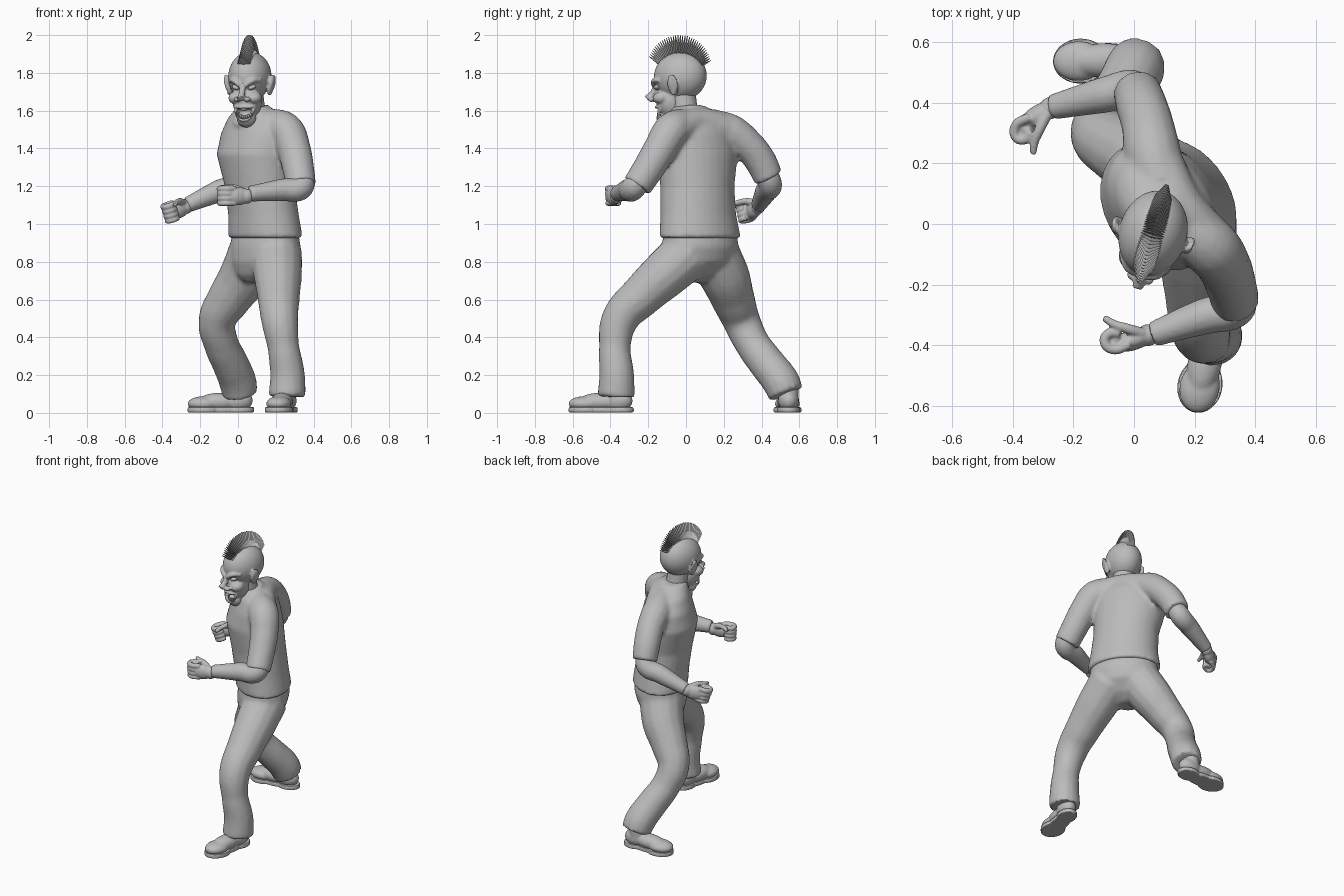
import bpy, bmesh, math
from mathutils import Matrix, Vector

cube = bpy.data.objects.get("Cube")
if cube:
    bpy.data.objects.remove(cube)

grey = bpy.data.materials.new("plain grey")
grey.use_nodes = True
grey.diffuse_color = (0.5, 0.5, 0.5, 1)
grey.node_tree.nodes["Principled BSDF"].inputs["Base Color"].default_value = (0.5, 0.5, 0.5, 1)


def add_object(name, mesh):
    obj = bpy.data.objects.new(name, mesh)
    bpy.context.collection.objects.link(obj)
    return obj


def baked(obj):
    dg = bpy.context.evaluated_depsgraph_get()
    return bpy.data.meshes.new_from_object(obj.evaluated_get(dg))


def tube(bm, pts, frame=Matrix(), cyclic=False):
    """Rounded limb through points of (x, y, z, radius)."""
    curve = bpy.data.curves.new("path", 'CURVE')
    curve.dimensions = '3D'
    curve.bevel_depth = 1
    curve.bevel_resolution = 5
    curve.use_fill_caps = True
    curve.resolution_u = 8
    spline = curve.splines.new('BEZIER')
    spline.bezier_points.add(len(pts) - 1)
    spline.use_cyclic_u = cyclic
    for bp, p in zip(spline.bezier_points, pts):
        bp.handle_left_type = bp.handle_right_type = 'AUTO'
        bp.co, bp.radius = p[:3], p[3]
    obj = add_object("path", curve)
    mesh = baked(obj)
    mesh.transform(frame)
    bm.from_mesh(mesh)
    bpy.data.objects.remove(obj)
    bpy.data.meshes.remove(mesh)


def ball(bm, centre, radii, frame=Matrix(), turn=0):
    m = frame @ Matrix.Translation(centre) @ Matrix.Rotation(turn, 4, 'Y') @ Matrix.Diagonal((*radii, 1))
    bmesh.ops.create_icosphere(bm, subdivisions=4, radius=1, matrix=m)


def loft(bm, rings, yaw, count=32):
    """Closed skin over ellipses of (x, y, z, half width, half depth)."""
    rows = []
    for x, y, z, w, d in rings:
        m = Matrix.Translation((x, y, z)) @ Matrix.Rotation(yaw, 4, 'Z')
        angles = [2 * math.pi * i / count for i in range(count)]
        rows.append([bm.verts.new(m @ Vector((w * math.cos(a), d * math.sin(a), 0))) for a in angles])
    for a, b in zip(rows, rows[1:]):
        for i in range(count):
            j = (i + 1) % count
            bm.faces.new((a[i], a[j], b[j], b[i]))
    bm.faces.new(rows[0][::-1])
    bm.faces.new(rows[-1])


def finish(name, bm, voxel=0, smooth=4, cutter=None):
    """Turn parts into one object, optionally fused into a single skin."""
    bmesh.ops.remove_doubles(bm, verts=bm.verts, dist=0.0002)
    bmesh.ops.recalc_face_normals(bm, faces=bm.faces)
    mesh = bpy.data.meshes.new(name)
    bm.to_mesh(mesh)
    bm.free()
    obj = add_object(name, mesh)
    if voxel:
        mod = obj.modifiers.new("fuse", 'REMESH')
        mod.mode, mod.voxel_size = 'VOXEL', voxel
        mod = obj.modifiers.new("soften", 'SMOOTH')
        mod.factor, mod.iterations = 0.5, smooth
        if cutter:
            mod = obj.modifiers.new("cut", 'BOOLEAN')
            mod.operation, mod.object = 'DIFFERENCE', cutter
        new = baked(obj)
        obj.modifiers.clear()
        obj.data = new
    obj.data.materials.clear()
    obj.data.materials.append(grey)
    bpy.ops.object.select_all(action='DESELECT')
    obj.select_set(True)
    bpy.context.view_layer.objects.active = obj
    bpy.ops.object.shade_smooth_by_angle(angle=math.radians(40))
    return obj


def place(x, y, z, yaw):
    return Matrix.Translation((x, y, z)) @ Matrix.Rotation(math.radians(yaw), 4, 'Z')


# Shirt: twisted torso, two sleeves, filled shoulder yoke and collar
bm = bmesh.new()
loft(bm, [(.145, .075, .925, .235, .175), (.135, .065, 1.05, .215, .17), (.115, .06, 1.2, .208, .172),
          (.085, .06, 1.37, .23, .18), (.09, .06, 1.48, .22, .155), (.09, .05, 1.56, .175, .125),
          (.08, .02, 1.625, .085, .08)], math.radians(-54))
tube(bm, [(.15, .0, 1.53, .085), (.25, -.075, 1.495, .098), (.295, -.135, 1.4, .09),
          (.318, -.195, 1.3, .085), (.335, -.26, 1.2, .08)])
tube(bm, [(.09, .12, 1.53, .085), (.06, .24, 1.485, .095), (.045, .325, 1.42, .087),
          (.025, .39, 1.34, .085), (.01, .437, 1.245, .08)])
tube(bm, [(.25, -.06, 1.495, .085), (.15, .06, 1.535, .08), (.07, .22, 1.5, .085)])
tube(bm, [(.0, -.06, 1.53, .012), (.12, -.08, 1.58, .012), (.14, .05, 1.625, .012),
          (.02, .06, 1.585, .012)], cyclic=True)
finish("shirt", bm, .011, 8)

# Trousers: hips with one leg forward and one stretched back
bm = bmesh.new()
loft(bm, [(.145, .075, .97, .21, .15), (.145, .075, .88, .222, .165), (.135, .07, .8, .21, .155),
          (.11, .065, .73, .14, .11), (.095, .06, .69, .06, .06)], math.radians(-54))
tube(bm, [(.2, .02, .85, .14), (.21, -.11, .735, .13), (.215, -.235, .62, .114), (.22, -.347, .5, .1),
          (.24, -.377, .35, .084), (.262, -.367, .2, .093), (.26, -.37, .085, .1)])
tube(bm, [(.09, .14, .85, .142), (.03, .205, .72, .134), (-.05, .25, .6, .116), (-.11, .293, .49, .1),
          (-.09, .35, .37, .093), (-.04, .43, .26, .097), (.0, .505, .16, .1), (.01, .53, .1, .095)])
finish("trousers", bm, .012, 8)

# Forearms
for name, pts in (("left", [(.33, -.22, 1.27, .055), (.335, -.275, 1.195, .066), (.23, -.305, 1.18, .06),
                            (.06, -.365, 1.16, .042)]),
                  ("right", [(.015, .405, 1.31, .055), (-.005, .445, 1.215, .064), (-.1, .425, 1.175, .06),
                             (-.27, .385, 1.1, .042)])):
    bm = bmesh.new()
    tube(bm, pts)
    finish(name + "_forearm", bm, .009)

# Fists, curling towards the given side
for name, frame, s in (("left", place(.05, -.365, 1.147, 198), -1),
                       ("right", place(-.27, .385, 1.095, 211) @ Matrix.Rotation(.3, 4, 'Y'), 1)):
    bm = bmesh.new()
    ball(bm, (.055, 0, 0), (.07, .034, .048), frame)
    ball(bm, (.005, 0, 0), (.04, .036, .04), frame)
    ball(bm, (.11, .016 * s, 0), (.036, .024, .045), frame)
    for i in range(4):
        z, r = .04 - .026 * i, .0165 - .001 * i
        tube(bm, [(.07, -.01 * s, z, r), (.13, -.008 * s, z, r), (.147, .025 * s, z, r),
                  (.125, .045 * s, z, r), (.09, .035 * s, z, r)], frame)
    tube(bm, [(.02, .01 * s, .025, .02), (.06, .04 * s, .045, .017), (.1, .07 * s, .048, .014),
              (.125, .1 * s, .045, .011)], frame)
    finish(name + "_hand", bm, .005, 3)

# Shoes: rounded upper over a waisted flat sole
for name, frame in (("left", place(.235, -.45, 0, -12)), ("right", place(-.092, .54, 0, -88))):
    bm = bmesh.new()
    ball(bm, (0, -.09, .048), (.066, .085, .04), frame)
    ball(bm, (0, -.01, .058), (.056, .11, .048), frame)
    ball(bm, (0, .09, .065), (.055, .08, .06), frame)
    tube(bm, [(0, .08, .06, .055), (0, .085, .16, .055)], frame)
    finish(name + "_shoe", bm, .007)
    bm = bmesh.new()
    for y, w, l in ((-.085, .074, .09), (.0, .056, .12), (.1, .06, .077)):
        m = frame @ Matrix.Translation((0, y, .016)) @ Matrix.Diagonal((w, l, 1, 1))
        bmesh.ops.create_cone(bm, cap_ends=True, segments=32, radius1=1, radius2=1, depth=.028, matrix=m)
    finish(name + "_sole", bm, .006, 2)

# Neck
bm = bmesh.new()
tube(bm, [(.085, .01, 1.52, .085), (.075, -.005, 1.6, .07), (.065, -.02, 1.7, .07)])
finish("neck", bm, .01)

# Head: bowed skull, jaw, cheeks, hooked nose, slanted brows, ears and lips
head = place(.06, -.04, 1.75, -16) @ Matrix.Rotation(math.radians(8), 4, 'X')
bm = bmesh.new()
ball(bm, (0, -.12, -.147), (.046, .05, .031), head)
mouth = finish("mouth_cutter", bm)
mouth.hide_render = True
bm = bmesh.new()
ball(bm, (0, .015, .03), (.112, .142, .13), head)
ball(bm, (0, -.055, -.09), (.078, .077, .1), head)
ball(bm, (0, -.08, -.18), (.052, .052, .05), head)
tube(bm, [(0, -.125, .0, .014), (0, -.15, -.04, .017), (0, -.182, -.062, .02)], head)
for s in (-1, 1):
    ball(bm, (s * .05, -.09, -.07), (.04, .046, .034), head)
    ball(bm, (s * .026, -.15, -.07), (.02, .02, .014), head)
    tube(bm, [(s * .012, -.135, .0, .013), (s * .05, -.118, .025, .014), (s * .085, -.075, .02, .01)], head)
    ball(bm, (s * .118, .0, -.02), (.014, .028, .052), head, s * .3)
    tube(bm, [(s * .112, -.02, .0, .009), (s * .13, .003, .033, .008),
              (s * .131, .024, .0, .008), (s * .11, -.005, -.065, .01)], head)
for z, drop in ((-.118, .004), (-.146, -.038)):
    tube(bm, [(-.058, -.1, -.108, .008), (-.03, -.131, z + drop * .7, .007), (0, -.135, z + drop, .008),
              (.03, -.131, z + drop * .7, .007), (.058, -.1, -.108, .008)], head)
finish("head", bm, .006, 3, mouth)
bpy.data.objects.remove(mouth)

# Eyes
bm = bmesh.new()
for s in (-1, 1):
    ball(bm, (s * .044, -.104, -.012), (.022, .022, .013), head, -s * .35)
finish("eyes", bm)

# Teeth: two curved rows of small rounded pegs
bm = bmesh.new()
for z in (-.126, -.168):
    for i in range(-3, 4):
        ball(bm, (i * .0105, -.122 + .0016 * i * i, z + .0012 * i * i), (.0058, .006, .011), head)
finish("teeth", bm)

# Crest: a fan of thin transverse blades over the skull
bm = bmesh.new()
count = 36
for i in range(count):
    t = i / (count - 1)
    length = .065 + .042 * math.sin(math.pi * min(1, .1 + t * .75))
    m = head @ Matrix.Translation((0, .01, .03)) @ Matrix.Rotation(math.radians(-72 + 122 * t), 4, 'X')
    m = m @ Matrix.Translation((0, 0, .112 + length / 2)) @ Matrix.Diagonal((1, .26, 1, 1))
    bmesh.ops.create_cone(bm, cap_ends=True, segments=4, radius1=.042, radius2=.006, depth=length, matrix=m)
finish("crest", bm)
